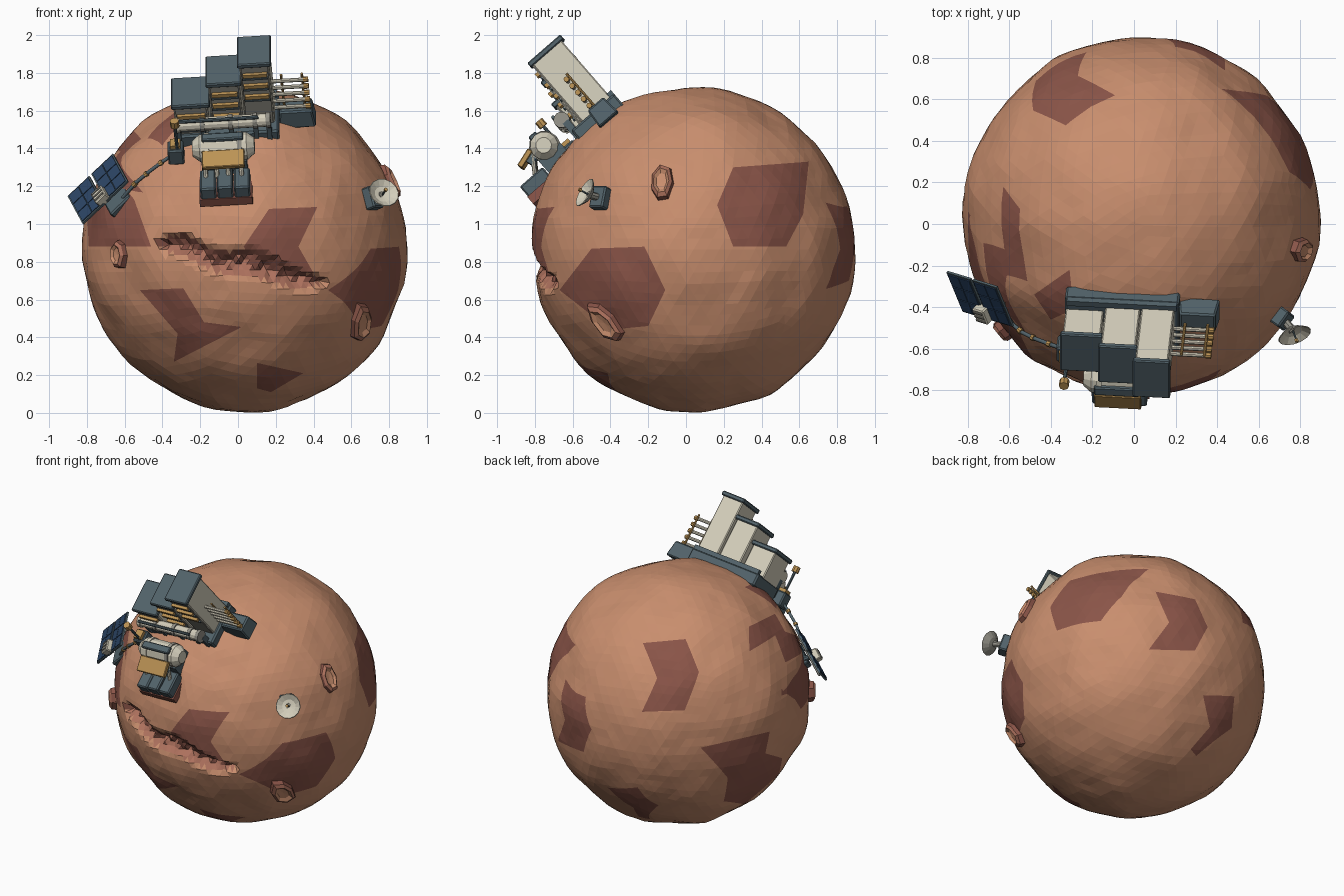
import bpy, bmesh, math, random
from mathutils import Matrix, Vector, noise

random.seed(4)
if "Cube" in bpy.data.objects:
    bpy.data.objects.remove(bpy.data.objects["Cube"])


def material(name, r, g, b):
    m = bpy.data.materials.new(name)
    m.use_nodes = True
    m.diffuse_color = (r, g, b, 1)
    m.node_tree.nodes["Principled BSDF"].inputs["Base Color"].default_value = (r, g, b, 1)
    return m


TAN = material("tan rock", .58, .27, .155)
RUST = material("dark rust rock", .255, .09, .065)
CLAY = material("clay ledge", .42, .165, .11)
CREAM = material("cream panel", .66, .62, .50)
GREY = material("grey wall", .30, .29, .25)
SLATE = material("slate metal", .085, .125, .145)
BRASS = material("brass", .50, .29, .09)
BLUE = material("solar blue", .025, .06, .13)


def finish(name, bm, mats, matrix=None):
    bmesh.ops.recalc_face_normals(bm, faces=bm.faces[:])
    mesh = bpy.data.meshes.new(name)
    bm.to_mesh(mesh)
    bm.free()
    for m in mats:
        mesh.materials.append(m)
    ob = bpy.data.objects.new(name, mesh)
    bpy.context.scene.collection.objects.link(ob)
    if matrix is not None:
        ob.matrix_world = matrix
    return ob


def box(name, mat, frame, loc, size, bevel=0, taper=1):
    bm = bmesh.new()
    bmesh.ops.create_cube(bm, size=1)
    for v in bm.verts:
        k = taper if v.co.z > 0 else 1
        v.co = Vector((v.co.x * size[0] * k, v.co.y * size[1] * k, v.co.z * size[2]))
    if bevel:
        bmesh.ops.bevel(bm, geom=bm.edges[:], offset=bevel, segments=1, affect='EDGES')
    return finish(name, bm, [mat], frame @ Matrix.Translation(loc))


def rod(name, mat, frame, p, q, r, n=8):
    p, q = Vector(p), Vector(q)
    bm = bmesh.new()
    bmesh.ops.create_cone(bm, cap_ends=True, segments=n, radius1=r, radius2=r, depth=(q - p).length)
    turn = (q - p).to_track_quat('Z', 'Y').to_matrix().to_4x4()
    return finish(name, bm, [mat], frame @ Matrix.Translation((p + q) / 2) @ turn)


def lathe(name, mats, frame, profile, n=12, squash=1, jitter=0):
    """Profile entries are radius, height and the material of the band that follows."""
    bm = bmesh.new()
    wobble = [1 + random.uniform(-jitter, jitter) for _ in range(n)]
    rings = []
    for r, z, _ in profile:
        pts = [(r * squash * wobble[i] * math.cos(i * math.tau / n),
                r * wobble[i] * math.sin(i * math.tau / n), z) for i in range(n if r else 1)]
        rings.append([bm.verts.new(p) for p in pts])
    for a, b, entry in zip(rings, rings[1:], profile):
        for i in range(n):
            j = (i + 1) % n
            quad = [a[i % len(a)], a[j % len(a)], b[j % len(b)], b[i % len(b)]]
            bm.faces.new(list(dict.fromkeys(quad))).material_index = entry[2]
    return finish(name, bm, mats, frame)


def frame_at(pos, normal, up):
    z = Vector(normal).normalized()
    y = Vector(up)
    y = (y - z * y.dot(z)).normalized()
    m = Matrix((y.cross(z), y, z)).transposed().to_4x4()
    m.translation = Vector(pos)
    return m


# Planet: faceted ball with gentle bumps and a jagged canyon across the front
C, R = Vector((.035, .04, .865)), .857


def canyon(p):
    if p.y > -.3 or abs(p.x - .01) > .47:
        return 0
    middle = .795 - .24 * p.x + .018 * math.sin(p.x * 15)
    width = .072 * (1 - (abs(p.x - .01) / .48) ** 3) + .008
    return max(0, 1 - (abs(p.z - middle) / width) ** 2)


bm = bmesh.new()
bmesh.ops.create_icosphere(bm, subdivisions=5, radius=R, matrix=Matrix.Translation(C))
near = [e for e in bm.edges if any(canyon(v.co) > 0 for v in e.verts)]
bmesh.ops.subdivide_edges(bm, edges=near, cuts=1, use_grid_fill=True)
for v in bm.verts:
    d = (v.co - C).normalized()
    cut = canyon(v.co)
    bump = noise.noise(d * 3.2) * .02 + noise.noise(d * 8) * .006
    depth = cut * (.06 + random.uniform(-.018, .018)) if cut else 0
    v.co = C + d * (R + bump - depth)

# Dark rock patches: polygons drawn along a direction, cut crisply into the ball
X, Y, Z = Vector((1, 0, 0)), Vector((0, 1, 0)), Vector((0, 0, 1))
O = Vector((0, 0, 0))
FRONT, SIDE, TOP = (X, Z, O), (Y, Z, O), (X, Y, O)
REAR_A = (Vector((-.707, -.707, 0)), Vector((.3, -.3, .906)), C)
REAR_B = (Vector((-.707, .707, 0)), Vector((.3, .3, .906)), C)
patches = [
    (FRONT, [(-.79, .88), (-.46, .88), (-.55, 1.13), (-.62, 1.22), (-.8, 1.08)]),
    (FRONT, [(.165, 1.08), (.42, 1.09), (.32, .88), (.4, .74), (.1, .76), (.03, .88)]),
    (FRONT, [(-.52, .65), (-.29, .66), (-.18, .48), (.02, .455), (-.34, .27), (-.32, .42)]),
    (FRONT, [(.1, .265), (.345, .21), (.175, .11), (.1, .13)]),
    (SIDE, [(-.5, .87), (-.22, .88), (-.11, .65), (-.2, .46), (-.4, .44), (-.67, .65)]),
    (SIDE, [(.25, 1.3), (.65, 1.33), (.62, 1.05), (.53, .88), (.25, .88), (.165, 1.1)]),
    (TOP, [(-.48, -.34), (-.31, -.22), (-.29, -.41), (-.4, -.46)]),
]
patches += [
    (REAR_A, [(-.32, .335), (-.05, .34), (.01, .12), (-.1, -.12), (-.37, -.11), (-.26, .1)]),
    (REAR_A, [(.39, .39), (.61, .46), (.66, .34), (.8, .29), (.77, .19), (.63, .14), (.58, .32), (.37, .23)]),
    (REAR_A, [(0, -.37), (.48, -.3), (.45, -.44), (.59, -.48), (.58, -.58), (.35, -.76), (.18, -.73), (.19, -.58)]),
    (REAR_B, [(.21, .555), (.46, .5), (.54, .31), (.46, .15), (.17, .16), (.3, .34)]),
    (REAR_B, [(.5, -.14), (.69, -.14), (.66, -.34), (.43, -.52), (.4, -.48), (.53, -.34)]),
]


def inside(x, y, poly):
    hit = False
    for (ax, ay), (bx, by) in zip(poly, poly[1:] + poly[:1]):
        if (ay > y) != (by > y) and x < ax + (y - ay) * (bx - ax) / (by - ay):
            hit = not hit
    return hit


for (r, u, o), poly in patches:
    eye = r.cross(u)
    xs, ys = zip(*poly)

    def around():
        for f in bm.faces:
            q = f.calc_center_median()
            a, b = (q - o).dot(r), (q - o).dot(u)
            if (q - C).dot(eye) > 0 and min(xs) - .06 < a < max(xs) + .06 and min(ys) - .06 < b < max(ys) + .06:
                yield f, a, b

    for p, q in zip(poly, poly[1:] + poly[:1]):
        faces = [f for f, a, b in around()]
        geom = set(faces) | {e for f in faces for e in f.edges} | {v for f in faces for v in f.verts}
        bmesh.ops.bisect_plane(bm, geom=list(geom), dist=1e-5, plane_co=o + r * p[0] + u * p[1],
                               plane_no=(r * (q[1] - p[1]) - u * (q[0] - p[0])).normalized())
    for f, a, b in around():
        if inside(a, b, poly):
            f.material_index = 1
bm.normal_update()
for f in bm.faces:
    q = f.calc_center_median()
    if canyon(q) > 0 and (q - C).length < R - .022:
        f.material_index = 2 if f.normal.z > .1 else 1
finish("planet", bm, [TAN, RUST, CLAY])

# Craters: low angular rims
for i, (pos, long, size, squash) in enumerate([((-.62, -.5, .84), (.2, 0, 1), .085, .75),
                                               ((.67, -.44, .47), (0, -.6, .7), .135, .58),
                                               ((.81, -.13, 1.22), (0, 0, 1), .11, .6)]):
    n = (Vector(pos) - C).normalized()
    lathe(f"crater_{i + 1}", [RUST, CLAY, TAN], frame_at(C + n * R, n, long),
          [(size, -.03, 0), (size * .88, .022, 1), (size * .66, .036, 2), (size * .45, .022, 2), (0, .018, 2)],
          7, squash, .1)

# Outpost: local frame tilted onto the upper front of the ball
BASE = Matrix.Translation((0, -.473, 1.536)) @ Matrix.Rotation(math.radians(41), 4, 'X') \
    @ Matrix.Rotation(math.radians(-4.5), 4, 'Y')
box("base_plate", SLATE, BASE, (-.055, .02, -.005), (.55, .3, .09), .01)
box("base_rear_rail", SLATE, BASE, (-.055, .155, .05), (.53, .03, .03))
for name, x, y, w, h in [("low", -.235, -.003, .19, .24), ("middle", -.05, .03, .175, .35), ("tall", .12, .045, .165, .46)]:
    box(name + "_silo", CREAM, BASE, (x, y, h / 2), (w * .96, .2, h), .006)
    box(name + "_silo_roof", SLATE, BASE, (x, y, h - .01), (w + .015, .232, .03), .006)
    box(name + "_silo_front", GREY, BASE, (x, y - .1, h / 2), (w * .86, .012, h * .92))
    for k in range(3):
        z = h - .075 - k * .075
        if z > .06:
            box(f"{name}_silo_louver_{k}", BRASS, BASE, (x, y - .112, z), (w * .78, .025, .022))
            box(f"{name}_silo_ledge_{k}", SLATE, BASE, (x, y - .108, z - .028), (w * .82, .014, .012))

# Side wing carrying a rack of pipes
box("side_wing", SLATE, BASE, (.31, .06, -.005), (.2, .13, .11), .008, .85)
for k in range(5):
    z = .065 + k * .046
    rod(f"rack_pipe_{k}", CREAM, BASE, (.19, .03, z), (.385, .03, z), .011)
    rod(f"rack_tip_{k}", BRASS, BASE, (.365, .03, z), (.392, .03, z), .015)
for x in (.25, .36):
    rod("rack_post", BRASS, BASE, (x, .05, .03), (x, .05, .275), .007)

# Long pipe with collars in front of the silos
rod("long_pipe", CREAM, BASE, (-.32, -.13, .12), (.18, -.13, .12), .036, 12)
for x in (-.31, -.18, -.03, .1, .17):
    rod("pipe_collar", GREY if abs(x) < .2 else CREAM, BASE, (x - .012, -.13, .12), (x + .012, -.13, .12), .043, 12)
    box("pipe_bracket", SLATE, BASE, (x, -.12, .04), (.025, .04, .12))
rod("pipe_rail", SLATE, BASE, (-.3, -.155, .165), (.12, -.155, .165), .01)

# Pressurised drum on a stepped footing
DRUM = BASE @ Matrix.Translation((-.07, -.29, .087)) @ Matrix.Rotation(math.pi / 2, 4, 'Y')
half = [(0, .165, 0), (.042, .165, 0), (.075, .125, 0), (.075, .1, 1), (.082, .1, 1), (.082, .075, 1), (.075, .075, 0)]
other = [(r, -z, 0) for r, z, m in reversed(half)]
lathe("drum", [CREAM, GREY], DRUM, half + other, 12)
box("drum_top_slot", SLATE, BASE, (-.07, -.3, .165), (.22, .05, .025), .006)
box("drum_cradle", SLATE, BASE, (-.07, -.29, -.01), (.24, .15, .11))
HATCH = BASE @ Matrix.Translation((-.07, -.41, .105)) @ Matrix.Rotation(math.radians(17), 4, 'X')
box("hatch_panel", BRASS, HATCH, (0, 0, 0), (.225, .105, .03), .004)
box("hatch_backing", SLATE, HATCH, (0, .03, -.03), (.2, .08, .04))
for k in range(3):
    x = -.16 + k * .09
    box(f"footing_{k}", SLATE, BASE, (x, -.45, -.03), (.084, .16, .075 + .01 * (k % 2)), .008)
for x in (-.17, -.11, -.05, .02):
    rod("footing_post", CREAM, BASE, (x, -.43, 0), (x, -.37, .09), .012)
box("footing_sill", RUST, BASE, (-.07, -.44, -.085), (.28, .19, .05))

# Junction box and antenna mast
box("junction_box", SLATE, BASE, (-.33, -.2, -.01), (.085, .09, .1), .008)
box("junction_cap", BRASS, BASE, (-.33, -.2, .05), (.055, .06, .025))
rod("mast", SLATE, BASE, (-.32, -.225, .04), (-.32, -.225, .21), .009)
rod("mast_knob", BRASS, BASE, (-.32, -.225, .195), (-.32, -.225, .235), .024)

# Cable to the solar unit
curve = bpy.data.curves.new("cable", 'CURVE')
curve.dimensions = '3D'
curve.bevel_depth, curve.bevel_resolution = .01, 1
path = [(-.34, -.6, 1.37), (-.4, -.58, 1.33), (-.48, -.55, 1.27), (-.54, -.52, 1.22), (-.61, -.46, 1.14)]
line = curve.splines.new('POLY')
line.points.add(len(path) - 1)
for point, p in zip(line.points, path):
    point.co = (*p, 1)
curve.materials.append(SLATE)
bpy.context.scene.collection.objects.link(bpy.data.objects.new("cable", curve))
for p, q in zip(path[1:], path[2:]):
    a, b = Vector(p), Vector(q)
    rod("cable_joint", BRASS, Matrix(), a, a.lerp(b, .2), .015)

# Solar unit: two panels over a small body
SUN = frame_at((-.74, -.36, 1.185), (-.63, -.62, .47), (-.31, .757, .576))
for side in (-1, 1):
    x = side * .088
    box("solar_frame", SLATE, SUN, (x, 0, 0), (.16, .25, .012))
    for i in (-.5, .5):
        for j in (-1, 0, 1):
            box("solar_cell", BLUE, SUN, (x + i * .074, j * .079, .008), (.07, .074, .006))
rod("solar_axle", GREY, SUN, (-.15, 0, -.014), (.15, 0, -.014), .01)
box("solar_body", CREAM, SUN, (0, -.08, .015), (.075, .085, .06), .006)
for k in range(3):
    box("solar_body_vent", GREY, SUN, (0, -.105 + k * .025, .047), (.06, .009, .006))
rod("solar_stem", SLATE, SUN, (.02, -.07, -.1), (0, -.04, 0), .018)
box("solar_base", SLATE, SUN, (.05, -.11, -.065), (.15, .13, .05), .008)

# Communications dish
n = Vector((.72, -.46, 1.14)) - C
box("dish_base", SLATE, frame_at((.72, -.46, 1.14), n, Z), (0, 0, -.01), (.09, .12, .06), .008)
DISH = frame_at((.765, -.515, 1.155), (.3, -.8, .45), Z)
rod("dish_neck", GREY, Matrix(), (.72, -.46, 1.14), (.765, -.515, 1.155), .02)
lathe("dish", [CREAM, GREY], DISH, [(0, -.014, 1), (.045, -.004, 1), (.083, .024, 0), (.08, .028, 0), (.045, .004, 0), (0, -.004, 0)], 14)
rod("dish_feed", SLATE, DISH, (0, 0, 0), (0, 0, .055), .005, 6)
rod("dish_feed_tip", BRASS, DISH, (0, 0, .048), (0, 0, .062), .01, 6)
